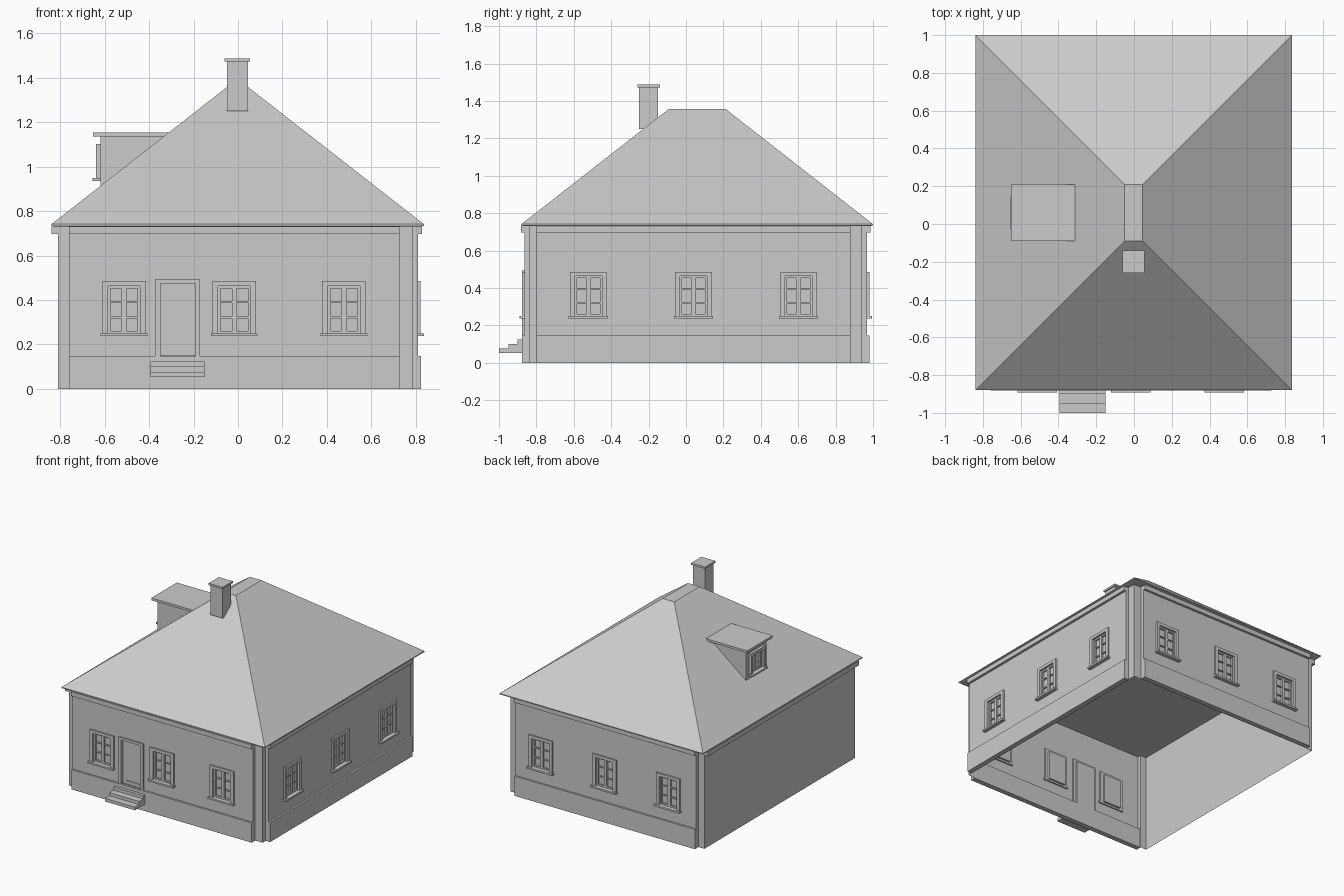
import bpy, bmesh
from math import radians
from mathutils import Matrix

if "Cube" in bpy.data.objects:
    bpy.data.objects.remove(bpy.data.objects["Cube"])


def finish(name, bm, angle=0):
    """Turn a bmesh into an object, rotated about z to face its side."""
    me = bpy.data.meshes.new(name)
    bm.to_mesh(me)
    bm.free()
    ob = bpy.data.objects.new(name, me)
    ob.matrix_world = Matrix.Rotation(radians(angle), 4, 'Z')
    bpy.context.collection.objects.link(ob)
    return ob


def add_box(bm, x0, x1, y0, y1, z0, z1):
    m = Matrix.Translation(((x0 + x1) / 2, (y0 + y1) / 2, (z0 + z1) / 2))
    m = m @ Matrix.Diagonal((x1 - x0, y1 - y0, z1 - z0, 1))
    bmesh.ops.create_cube(bm, size=1, matrix=m)


def boxes(name, items, angle=0):
    bm = bmesh.new()
    for b in items:
        add_box(bm, *b)
    return finish(name, bm, angle)


def loft(name, rects):
    """Closed solid through rectangles (x0, x1, y0, y1, z)."""
    bm = bmesh.new()
    rings = [[bm.verts.new(p) for p in ((a, c, z), (b, c, z), (b, d, z), (a, d, z))]
             for a, b, c, d, z in rects]
    bm.faces.new(rings[0][::-1])
    bm.faces.new(rings[-1])
    for lo, hi in zip(rings, rings[1:]):
        for i in range(4):
            j = (i + 1) % 4
            bm.faces.new((lo[i], lo[j], hi[j], hi[i]))
    return finish(name, bm)


def facade(name, u0, u1, dist, angle, holes):
    """Wall sheet with rectangular openings (ua, ub, za, zb)."""
    us = sorted({u0, u1} | {u for h in holes for u in h[:2]})
    zs = sorted({0, TOP} | {z for h in holes for z in h[2:]})
    bm = bmesh.new()
    grid = [[bm.verts.new((u, -dist, z)) for z in zs] for u in us]
    for i in range(len(us) - 1):
        for k in range(len(zs) - 1):
            cu, cz = (us[i] + us[i + 1]) / 2, (zs[k] + zs[k + 1]) / 2
            if not any(a < cu < b and c < cz < d for a, b, c, d in holes):
                bm.faces.new((grid[i][k], grid[i + 1][k], grid[i + 1][k + 1], grid[i][k + 1]))
    return finish(name, bm, angle)


def strip(name, pts):
    """Vertical wall sheet following a plan polyline."""
    bm = bmesh.new()
    cols = [(bm.verts.new((x, y, 0)), bm.verts.new((x, y, TOP))) for x, y in pts]
    for a, b in zip(cols, cols[1:]):
        bm.faces.new((a[0], b[0], b[1], a[1]))
    return finish(name, bm)


def window(name, u, dist, angle, z0=0.25, z1=0.463, half=0.072, trim=0.026):
    """Casing, sill, sash with 2 x 3 panes, and recessed glass."""
    out, inn = -dist - 0.012, -dist + 0.025
    a, b = u - half, u + half
    boxes(name + "_casing", [
        (a - trim, a, out, -dist + 0.01, z0, z1),
        (b, b + trim, out, -dist + 0.01, z0, z1),
        (a - trim, b + trim, out, -dist + 0.01, z1, z1 + 0.022)], angle)
    boxes(name + "_sill", [(a - trim - 0.007, b + trim + 0.007, -dist - 0.027, -dist + 0.01,
                            z0 - 0.013, z0)], angle)
    s, f = 0.011, -dist + 0.004
    bars = [(a, a + s, f, inn, z0, z1), (b - s, b, f, inn, z0, z1),
            (a, b, f, inn, z0, z0 + s), (a, b, f, inn, z1 - s, z1),
            (u - s, u + s, f, inn, z0, z1)]
    for t in (1 / 3, 2 / 3):
        z = z0 + (z1 - z0) * t
        bars.append((a, b, f + 0.003, inn, z - 0.004, z + 0.004))
    boxes(name + "_sash", bars, angle)
    boxes(name + "_glass", [(a, b, inn - 0.008, inn, z0, z1)], angle)


TOP = 0.73
WZ = (0.25, 0.463)
DOOR = (-0.35, -0.192, 0.15, 0.475)

# Three decorated sides: wall, windows, plinth, frieze
# name, angle, wall distance, u start, u end, window centres
sides = [
    ("front", 0, 0.864, -0.76, 0.727, (-0.513, -0.017, 0.477)),
    ("right", 90, 0.81, -0.80, 0.88, (-0.522, 0.04, 0.602)),
    ("back", 180, 0.968, -0.727, 0.76, (-0.515, 0.01, 0.535)),
]
for name, ang, d, u0, u1, wins in sides:
    holes = [(w - 0.072, w + 0.072, *WZ) for w in wins]
    plinth = [(u0, u1, -d - 0.014, -d + 0.024, 0, 0.147)]
    if name == "front":
        holes.append(DOOR)
    facade(name + "_wall", u0, u1, d, ang, holes)
    boxes(name + "_plinth", plinth, ang)
    boxes(name + "_frieze", [(u0, u1, -d - 0.018, -d, 0.697, TOP)], ang)
    for i, w in enumerate(wins):
        window(f"{name}_window_{i + 1}", w, d, ang)

# Recessed corners and the blank left wall
strip("front_right_corner", [(0.727, -0.864), (0.727, -0.836), (0.788, -0.836),
                             (0.788, -0.80), (0.81, -0.80)])
strip("back_right_corner", [(0.81, 0.88), (0.788, 0.88), (0.788, 0.94),
                            (0.727, 0.94), (0.727, 0.968)])
strip("left_wall", [(-0.76, 0.968), (-0.76, 0.94), (-0.81, 0.94),
                    (-0.81, -0.836), (-0.76, -0.836), (-0.76, -0.864)])
boxes("left_frieze", [(-0.84, -0.81, -0.836, 0.94, 0.697, TOP)])

# Door with casing and threshold
boxes("door_casing", [(-0.373, -0.35, -0.876, -0.85, 0.147, 0.475),
                      (-0.192, -0.17, -0.876, -0.85, 0.147, 0.475),
                      (-0.373, -0.17, -0.876, -0.85, 0.475, 0.493)])
boxes("door", [(-0.35, -0.192, -0.852, -0.84, 0.147, 0.475)])
boxes("door_rail", [(-0.325, -0.217, -0.858, -0.85, 0.168, 0.175)])

# Entrance steps
boxes("steps", [(-0.395, -0.15, -1.0 + 0.05 * i, -0.87, 0.053 + 0.0235 * i,
                 0.0765 + 0.0235 * i) for i in range(3)])

# Hipped roof with a short flat ridge; its underside is the ceiling
loft("roof", [(-0.828, 0.825, -0.868, 0.985, TOP),
              (-0.84, 0.837, -0.88, 1.0, TOP + 0.004),
              (-0.84, 0.837, -0.88, 1.0, TOP + 0.011),
              (-0.05, 0.046, -0.09, 0.21, 1.358)])

# Chimney
boxes("chimney", [(-0.05, 0.046, -0.25, -0.15, 1.25, 1.475)])
boxes("chimney_cap", [(-0.06, 0.055, -0.26, -0.14, 1.473, 1.487)])

# Dormer: wedge body, flat roof and window
bm = bmesh.new()
side = [[bm.verts.new((x, y, z)) for x, z in ((-0.62, 0.908), (-0.33, 1.138), (-0.62, 1.138))]
        for y in (-0.06, 0.18)]
bm.faces.new(side[0])
bm.faces.new(side[1][::-1])
for i in range(3):
    j = (i + 1) % 3
    bm.faces.new((side[0][j], side[0][i], side[1][i], side[1][j]))
finish("dormer_body", bm)
boxes("dormer_roof", [(-0.652, -0.305, -0.09, 0.21, 1.137, 1.154)])
window("dormer_window", -0.06, 0.628, 270, z0=0.948, z1=1.08, half=0.065, trim=0.016)
